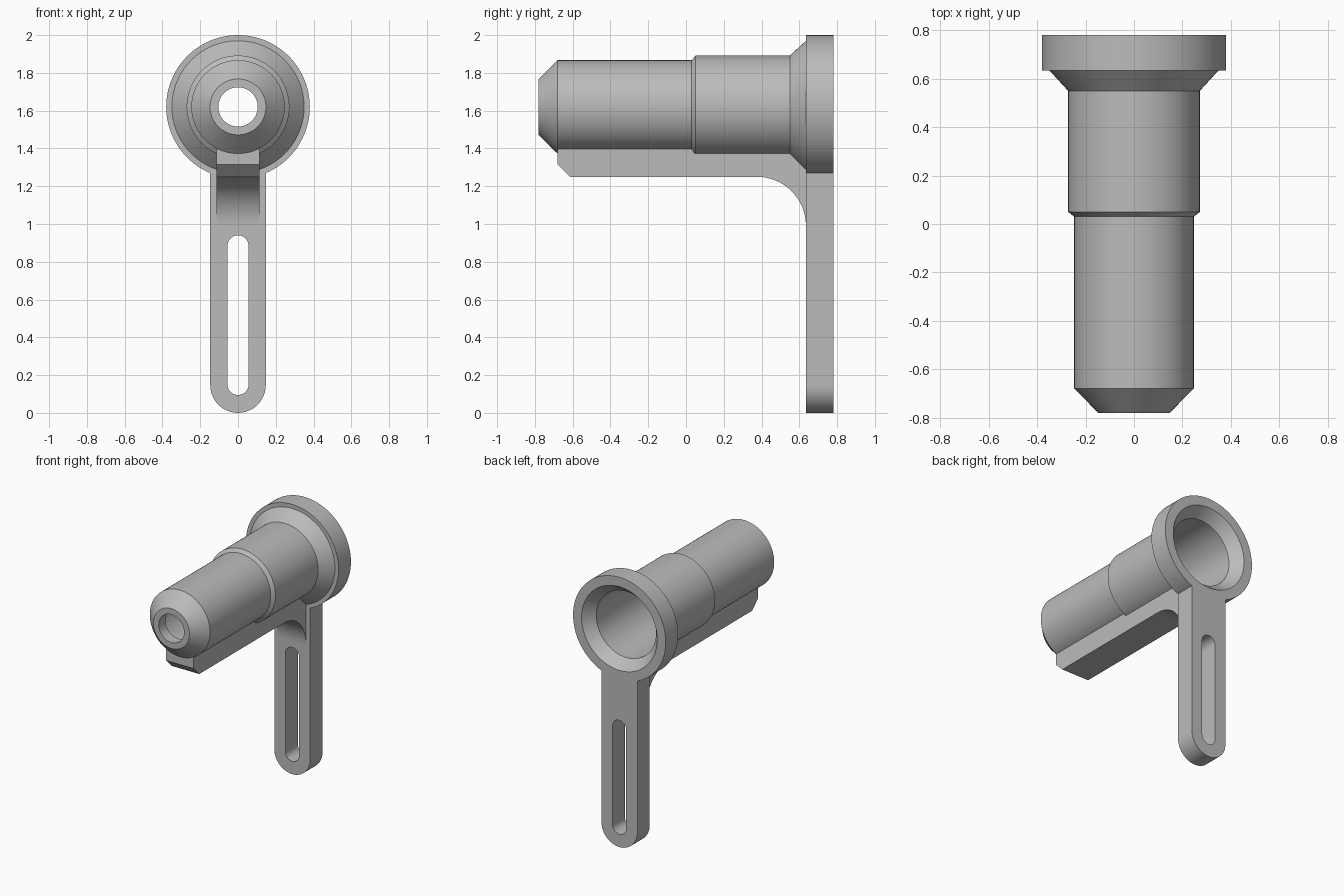
import bpy, bmesh
from math import sin, cos, pi, radians, asin
from mathutils import Matrix

cube = bpy.data.objects.get("Cube")
if cube:
    bpy.data.objects.remove(cube, do_unlink=True)

AXIS_Z = 1.62      # height of the tube axis
BACK, PLATE = 0.78, 0.635   # back and front of the flange and post

grey = bpy.data.materials.new("plain grey")
grey.use_nodes = True
grey.diffuse_color = (0.5, 0.5, 0.5, 1)
grey.node_tree.nodes["Principled BSDF"].inputs["Base Color"].default_value = (0.5, 0.5, 0.5, 1)


def finish(name, bm):
    """Turn a bmesh into a shaded, coloured object."""
    bmesh.ops.remove_doubles(bm, verts=bm.verts, dist=1e-5)
    bmesh.ops.recalc_face_normals(bm, faces=bm.faces)
    mesh = bpy.data.meshes.new(name)
    bm.to_mesh(mesh)
    bm.free()
    mesh.materials.append(grey)
    obj = bpy.data.objects.new(name, mesh)
    bpy.context.collection.objects.link(obj)
    bpy.ops.object.select_all(action='DESELECT')
    obj.select_set(True)
    bpy.context.view_layer.objects.active = obj
    bpy.ops.object.shade_smooth_by_angle(angle=radians(20))
    return obj


def arc(cx, cy, r, start, end, n=24):
    angles = [radians(start + (end - start) * i / n) for i in range(n + 1)]
    return [(cx + r * cos(a), cy + r * sin(a)) for a in angles]


def plate(name, outlines, thickness, matrix):
    """Extrude flat outlines (later ones are holes) through a filled curve."""
    curve = bpy.data.curves.new(name + " outline", 'CURVE')
    curve.dimensions = '2D'
    curve.fill_mode = 'BOTH'
    curve.extrude = thickness / 2
    for points in outlines:
        spline = curve.splines.new('POLY')
        spline.points.add(len(points) - 1)
        for p, (x, y) in zip(spline.points, points):
            p.co = (x, y, 0, 1)
        spline.use_cyclic_u = True
    helper = bpy.data.objects.new(name + " helper", curve)
    bpy.context.collection.objects.link(helper)
    mesh = bpy.data.meshes.new_from_object(
        helper.evaluated_get(bpy.context.evaluated_depsgraph_get()))
    bm = bmesh.new()
    bm.from_mesh(mesh)
    bm.transform(matrix)
    bpy.data.objects.remove(helper, do_unlink=True)
    bpy.data.curves.remove(curve)
    bpy.data.meshes.remove(mesh)
    return finish(name, bm)


# Hollow stepped tube with flange: closed (y, radius) profile spun about y
profile = [(-0.78, 0.148), (-0.68, 0.247), (0.03, 0.247), (0.05, 0.272),
           (0.55, 0.272), (PLATE, 0.35), (PLATE, 0.38), (BACK, 0.38),
           (BACK, 0.31), (0.70, 0.245), (0.05, 0.245), (0.03, 0.22),
           (-0.64, 0.22), (-0.70, 0.104), (-0.78, 0.104)]
bm = bmesh.new()
verts = [bm.verts.new((0, y, AXIS_Z + r)) for y, r in profile]
edges = [bm.edges.new((a, b)) for a, b in zip(verts, verts[1:] + verts[:1])]
bmesh.ops.spin(bm, geom=verts + edges, cent=(0, 0, AXIS_Z), axis=(0, 1, 0),
               angle=2 * pi, steps=96, use_merge=True)
finish("tube_with_flange", bm)

# Slotted mounting post, its top fitted under the flange
W, S = 0.147, 0.056
half = asin(W / 0.375) * 180 / pi
post = arc(0, W, W, 180, 360) + arc(0, AXIS_Z, 0.375, 270 + half, 270 - half, 12)
slot = arc(0, 0.095 + S, S, 180, 360) + arc(0, 0.94 - S, S, 0, 180)
plate("slotted_post", [post, slot], BACK - PLATE,
      Matrix.Translation((0, (BACK + PLATE) / 2, 0)) @ Matrix.Rotation(pi / 2, 4, 'X'))

# Rib under the tube, filleted into the post
rib = [(-0.68, 1.397), (-0.68, 1.315), (-0.615, 1.25)]
rib += arc(0.375, 0.99, 0.26, 90, 0)
rib += [(PLATE, 1.374), (0.045, 1.374), (0.03, 1.397)]
to_side = Matrix(((0, 0, 1, 0), (1, 0, 0, 0), (0, 1, 0, 0), (0, 0, 0, 1)))
plate("support_rib", [rib], 0.226, to_side)
